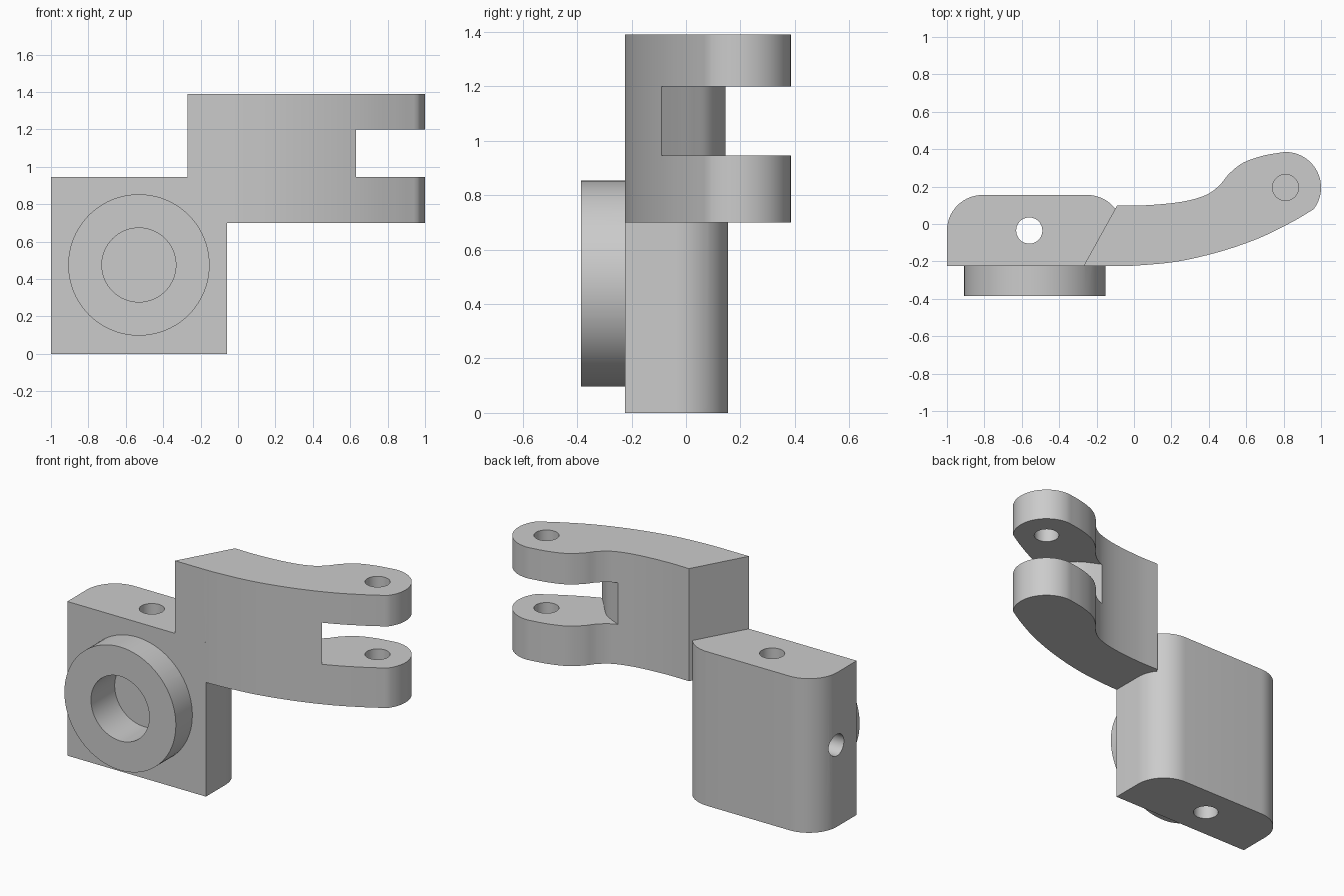
import bpy, bmesh, math
from mathutils import Vector

if "Cube" in bpy.data.objects:
    bpy.data.objects.remove(bpy.data.objects["Cube"])

gray = bpy.data.materials.new("light gray")
gray.diffuse_color = (0.6, 0.6, 0.6, 1)
gray.use_nodes = True
gray.node_tree.nodes["Principled BSDF"].inputs["Base Color"].default_value = gray.diffuse_color


def arc(cx, cy, r, a0, a1, n=14):
    return [(cx + r * math.cos(math.radians(a0 + (a1 - a0) * i / n)),
             cy + r * math.sin(math.radians(a0 + (a1 - a0) * i / n))) for i in range(n + 1)]


def spline(pts, n=6):
    """Smooth curve passing through every point."""
    p = [Vector(q) for q in pts]
    p = [2 * p[0] - p[1]] + p + [2 * p[-1] - p[-2]]
    out = []
    for i in range(1, len(p) - 2):
        a, b, c, d = p[i - 1:i + 3]
        for k in range(n):
            t = k / n
            out.append(tuple(0.5 * (2 * b + (c - a) * t + (2 * a - 5 * b + 4 * c - d) * t * t
                                    + (3 * b - a - 3 * c + d) * t ** 3)))
    return out + [tuple(p[-2])]


def prism(name, outline, z0, z1):
    bm = bmesh.new()
    face = bm.faces.new([bm.verts.new((x, y, z0)) for x, y in outline])
    ext = bmesh.ops.extrude_face_region(bm, geom=[face])["geom"]
    bmesh.ops.translate(bm, vec=(0, 0, z1 - z0),
                        verts=[g for g in ext if isinstance(g, bmesh.types.BMVert)])
    bmesh.ops.recalc_face_normals(bm, faces=bm.faces)
    me = bpy.data.meshes.new(name)
    bm.to_mesh(me)
    bm.free()
    me.materials.append(gray)
    ob = bpy.data.objects.new(name, me)
    bpy.context.collection.objects.link(ob)
    return ob


def cylinder(name, start, end, r, n=64):
    a, b = Vector(start), Vector(end)
    bpy.ops.mesh.primitive_cylinder_add(vertices=n, radius=r, depth=(b - a).length, location=(a + b) / 2,
                                        rotation=(b - a).to_track_quat('Z', 'Y').to_euler())
    ob = bpy.context.object
    ob.name = name
    ob.data.materials.append(gray)
    return ob


def combine(target, other, operation):
    mod = target.modifiers.new("join", 'BOOLEAN')
    mod.operation, mod.solver, mod.object = operation, 'EXACT', other
    bpy.context.view_layer.objects.active = target
    bpy.ops.object.modifier_apply(modifier=mod.name)
    bpy.data.objects.remove(other)


# Mounting block with rounded back corners
block = prism("bracket", [(-1, -0.225), (-0.06, -0.225)] + arc(-0.25, -0.035, 0.19, 0, 90)
              + arc(-0.81, -0.035, 0.19, 90, 180), 0, 0.945)

# Curved arm with a round tip
tip = arc(0.81, 0.195, 0.19, -38, 92, 24)
front = spline([(-0.08, -0.225), (0.03, -0.221), (0.235, -0.2), (0.46, -0.148), (0.67, -0.075),
                (0.84, 0.008), tip[0]])
back = spline([tip[-1], (0.69, 0.365), (0.585, 0.328), (0.51, 0.27), (0.455, 0.205), (0.38, 0.153),
               (0.25, 0.118), (0.06, 0.1), (-0.09, 0.1)])
arm = prism("arm", [(-0.27, -0.225)] + front + tip[1:-1] + back, 0.7, 1.39)

# Slot between the two prongs
slot_end = spline([(0.7, -0.17), (0.64, -0.1), (0.58, -0.03), (0.53, 0.03), (0.47, 0.09),
                   (0.36, 0.145), (0.25, 0.19)])
combine(arm, prism("slot", slot_end + [(0.25, 0.6), (1.2, 0.6), (1.2, -0.17)], 0.945, 1.2), 'DIFFERENCE')

# Pin hole through the upper prong, blind in the lower one
combine(arm, cylinder("pin_hole", (0.81, 0.195, 0.78), (0.81, 0.195, 1.5), 0.07, 40), 'DIFFERENCE')
combine(block, arm, 'UNION')

# Front boss with a blind bore
combine(block, cylinder("boss", (-0.53, -0.385, 0.475), (-0.53, -0.19, 0.475), 0.378, 80), 'UNION')
combine(block, cylinder("bore", (-0.53, -0.5, 0.475), (-0.53, -0.155, 0.475), 0.198), 'DIFFERENCE')

# Vertical through hole and side hole meeting it
combine(block, cylinder("vertical_hole", (-0.56, -0.035, -0.1), (-0.56, -0.035, 1.1), 0.07, 40), 'DIFFERENCE')
combine(block, cylinder("side_hole", (-1.1, -0.035, 0.5), (-0.56, -0.035, 0.5), 0.066, 40), 'DIFFERENCE')

# Smooth curves, sharp edges
bpy.ops.object.select_all(action='DESELECT')
block.select_set(True)
bpy.context.view_layer.objects.active = block
bpy.ops.object.shade_smooth_by_angle(angle=math.radians(25))
